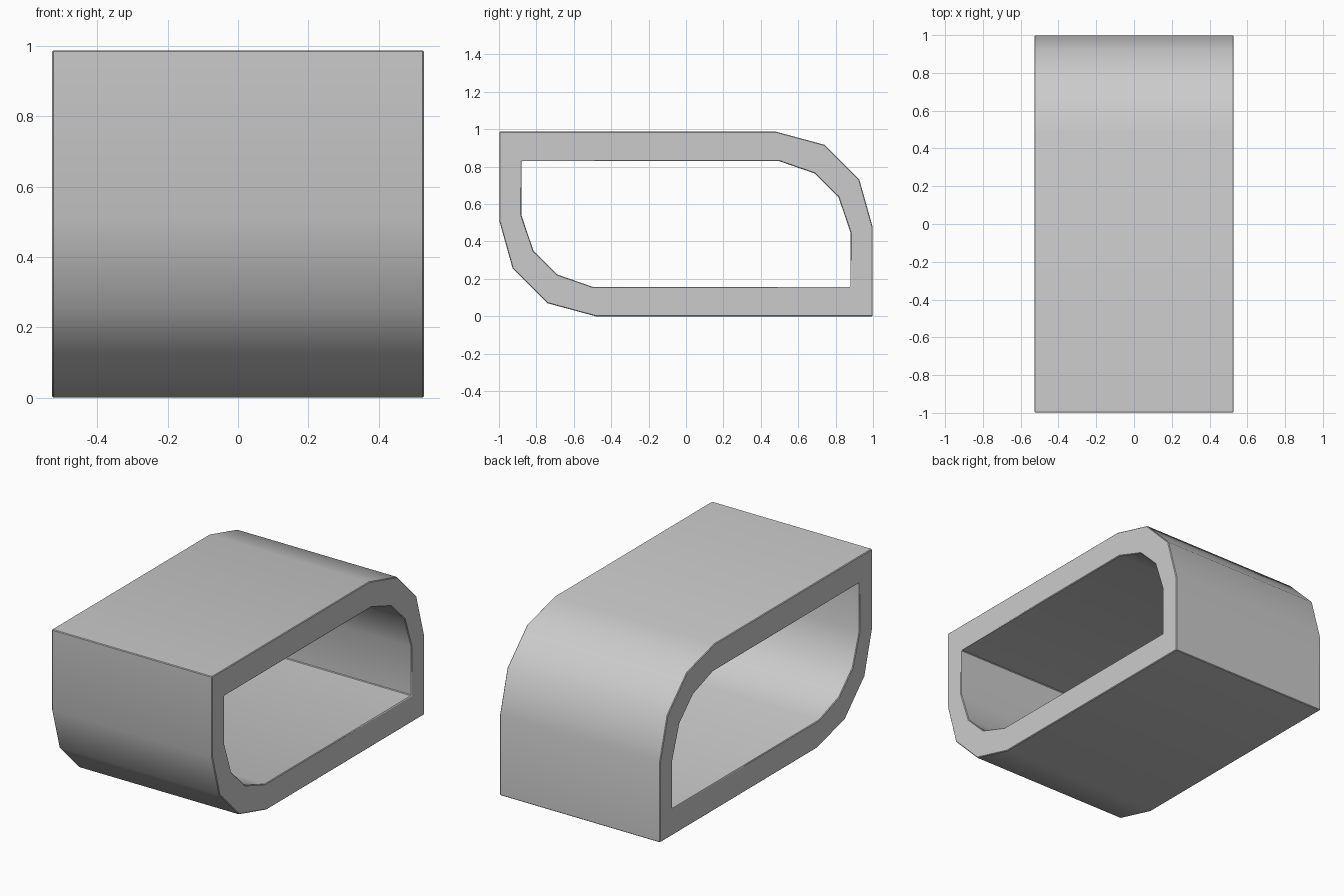
import bpy, bmesh, math

if "Cube" in bpy.data.objects:
    bpy.data.objects.remove(bpy.data.objects["Cube"])

HALF_WIDTH = 0.528
MID_Z = 0.4935


def turned(half):
    """Complete a loop by adding the half outline rotated 180 degrees."""
    return half + [(-y, 2 * MID_Z - z) for y, z in half]


# Half outlines in (y, z): square corner, then the rounded corner
outer = turned([(-0.998, 0.987), (0.482, 0.987), (0.741, 0.917), (0.927, 0.731), (0.998, 0.477)])
inner = turned([(-0.88, 0.829), (0.5, 0.829), (0.687, 0.764), (0.815, 0.638), (0.88, 0.446)])

# Hollow sleeve: end rings joined by outer and inner walls
bm = bmesh.new()
rings = [[bm.verts.new((x, y, z)) for y, z in loop]
         for x, loop in ((-HALF_WIDTH, outer), (HALF_WIDTH, outer),
                         (HALF_WIDTH, inner), (-HALF_WIDTH, inner))]
n = len(outer)
for a, b in zip(rings, rings[1:] + rings[:1]):
    for i in range(n):
        j = (i + 1) % n
        bm.faces.new((a[i], a[j], b[j], b[i]))
bmesh.ops.recalc_face_normals(bm, faces=bm.faces)

# Fine chamfer on the sharp edges
sharp = [e for e in bm.edges if e.calc_face_angle(0) > math.radians(60)]
bmesh.ops.bevel(bm, geom=sharp, offset=0.004, segments=1, affect='EDGES')

mesh = bpy.data.meshes.new("sleeve")
bm.to_mesh(mesh)
bm.free()
sleeve = bpy.data.objects.new("sleeve", mesh)
bpy.context.collection.objects.link(sleeve)

grey = bpy.data.materials.new("light grey")
grey.diffuse_color = (0.6, 0.6, 0.6, 1)
grey.use_nodes = True
grey.node_tree.nodes["Principled BSDF"].inputs["Base Color"].default_value = grey.diffuse_color
mesh.materials.append(grey)

# Smooth rounded corners, crisp chamfers
bpy.context.view_layer.objects.active = sleeve
sleeve.select_set(True)
bpy.ops.object.shade_smooth_by_angle(angle=math.radians(35))
